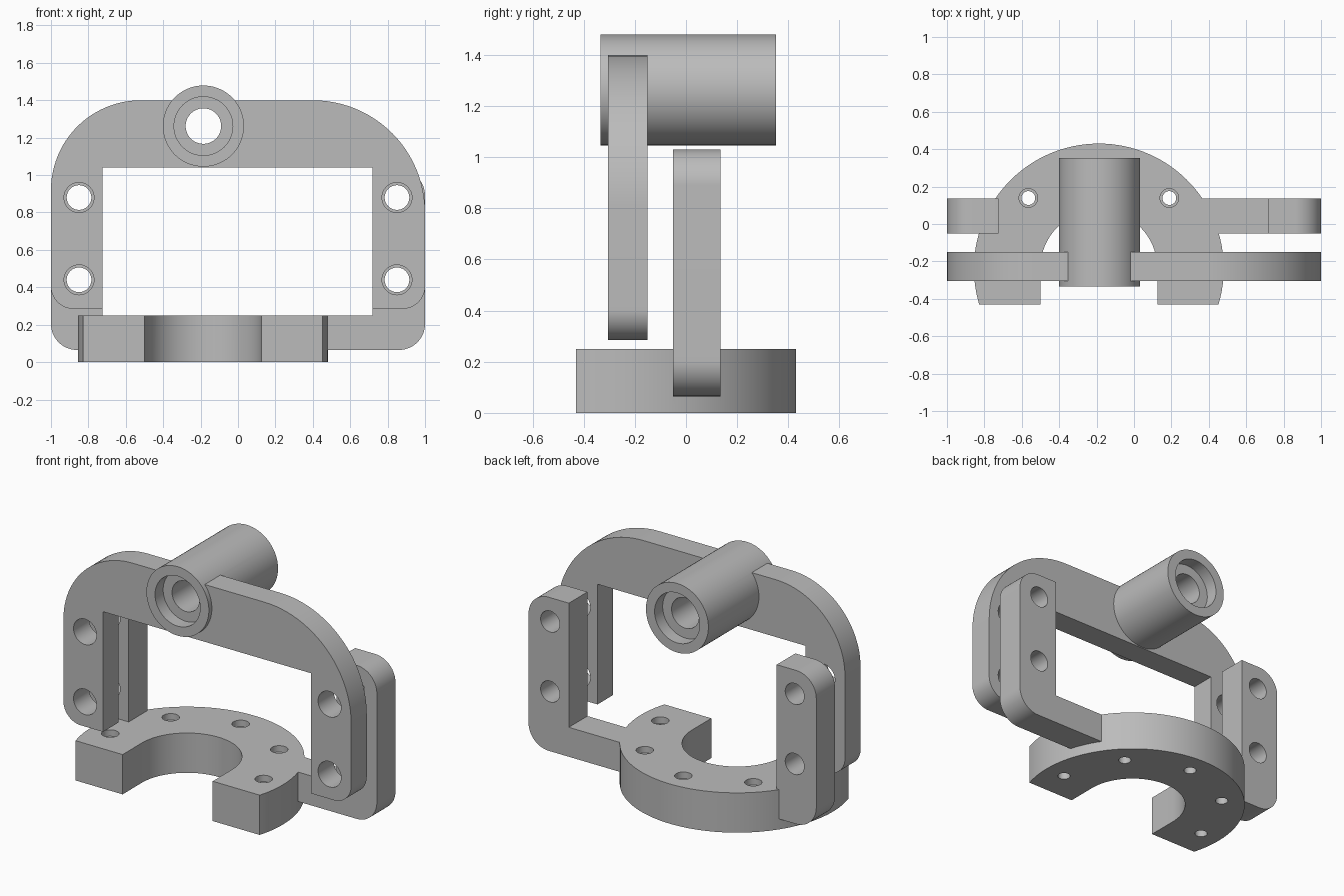
import bpy, bmesh
from math import sin, cos, pi, radians, asin
from mathutils import Vector

cube = bpy.data.objects.get("Cube")
if cube:
    bpy.data.objects.remove(cube, do_unlink=True)

grey = bpy.data.materials.new("machined grey")
grey.use_nodes = True
grey.diffuse_color = (0.5, 0.5, 0.5, 1)
grey.node_tree.nodes["Principled BSDF"].inputs["Base Color"].default_value = (0.5, 0.5, 0.5, 1)


def arc(cx, cy, r, start, end, n=32):
    """Points on an arc, angles in radians."""
    return [(cx + r * cos(start + (end - start) * i / n),
             cy + r * sin(start + (end - start) * i / n)) for i in range(n + 1)]


def rounded(corners):
    """Outline from (x, y, radius) right-angled corners."""
    pts = []
    for i, (x, y, r) in enumerate(corners):
        p = Vector((x, y))
        if r == 0:
            pts.append((x, y))
            continue
        a = (Vector(corners[i - 1][:2]) - p).normalized() * r
        b = (Vector(corners[(i + 1) % len(corners)][:2]) - p).normalized() * r
        centre = p + a + b
        for k in range(25):
            t = k / 24 * pi / 2
            pts.append(tuple(centre - b * cos(t) - a * sin(t)))
    return pts


def prism(name, pts, lo, hi, axis="Y"):
    """Extrude an outline from lo to hi along Y (outline in XZ) or Z (outline in XY)."""
    place = (lambda u, v, d: (u, d, v)) if axis == "Y" else (lambda u, v, d: (u, v, d))
    bm = bmesh.new()
    base = bm.faces.new([bm.verts.new(place(u, v, lo)) for u, v in pts])
    top = bmesh.ops.extrude_face_region(bm, geom=[base])["geom"]
    move = Vector(place(0, 0, hi - lo))
    bmesh.ops.translate(bm, vec=move, verts=[g for g in top if isinstance(g, bmesh.types.BMVert)])
    bmesh.ops.recalc_face_normals(bm, faces=bm.faces)
    mesh = bpy.data.meshes.new(name)
    bm.to_mesh(mesh)
    bm.free()
    mesh.materials.append(grey)
    ob = bpy.data.objects.new(name, mesh)
    bpy.context.collection.objects.link(ob)
    return ob


def cylinder(name, u, v, r, lo, hi, axis="Y", n=48):
    return prism(name, arc(u, v, r, 0, 2 * pi, n)[:-1], lo, hi, axis)


def combine(ob, others, operation="DIFFERENCE"):
    """Apply booleans with the other objects, then remove them."""
    for other in others:
        mod = ob.modifiers.new("bool", "BOOLEAN")
        mod.operation, mod.solver, mod.object = operation, "EXACT", other
    graph = bpy.context.evaluated_depsgraph_get()
    mesh = bpy.data.meshes.new_from_object(ob.evaluated_get(graph))
    ob.modifiers.clear()
    ob.data = mesh
    for other in others:
        bpy.data.objects.remove(other, do_unlink=True)


def bolt_holes(r):
    return [cylinder("cutter", x, z, r, -1, 1) for x in (-0.85, 0.85) for z in (0.44, 0.88)]


# Rear U bracket
bracket = prism("rear_bracket", rounded([
    (-1, 0.065, 0.14), (1, 0.065, 0.14), (1, 1.03, 0.14), (0.72, 1.03, 0),
    (0.72, 0.25, 0), (-0.725, 0.25, 0), (-0.725, 1.03, 0), (-1, 1.03, 0.14)]), -0.05, 0.135)

# Open clamp ring joined to the bracket
CX, CY, R, BORE = -0.188, -0.238, 0.668, 0.313
dip = asin(0.192 / R)
ring = prism("clamp_ring", arc(CX, CY, R, -dip, pi + dip, 72), 0, 0.25, "Z")
combine(bracket, [ring], "UNION")
slot = prism("cutter", arc(CX, CY, BORE, 0, pi, 48) + [(CX - BORE, -1), (CX + BORE, -1)], -1, 0.5, "Z")
cutters = [slot] + bolt_holes(0.066)
for k in range(5):
    x, y = CX + 0.533 * cos(k * pi / 4), CY + 0.533 * sin(k * pi / 4)
    cutters.append(cylinder("cutter", x, y, 0.037, -0.1, 0.5, "Z", 32))
    cutters.append(cylinder("cutter", x, y, 0.05, 0.21, 0.3, "Z", 32))
combine(bracket, cutters)
bracket.name = "ring_and_rear_bracket"

# Front arch
arch = prism("front_arch", rounded([
    (-1, 0.285, 0.12), (-0.725, 0.285, 0), (-0.725, 1.04, 0), (0.72, 1.04, 0),
    (0.72, 0.285, 0), (1, 0.285, 0.12), (1, 1.4, 0.6), (-1, 1.4, 0.48)]), -0.305, -0.15)
combine(arch, bolt_holes(0.08))

# Bearing tube with a through bore and a recess at both ends
TX, TZ = -0.185, 1.262
tube = cylinder("bearing_tube", TX, TZ, 0.217, -0.335, 0.352, n=72)
combine(arch, [tube], "UNION")
combine(arch, [cylinder("cutter", TX, TZ, 0.095, -1, 1),
               cylinder("cutter", TX, TZ, 0.157, -1, -0.255),
               cylinder("cutter", TX, TZ, 0.157, 0.272, 1)])
arch.name = "front_arch_and_tube"

# Smooth curved walls, keep edges sharp
bpy.ops.object.select_all(action="DESELECT")
for ob in (bracket, arch):
    ob.select_set(True)
    bpy.context.view_layer.objects.active = ob
bpy.ops.object.shade_smooth_by_angle(angle=radians(30))
